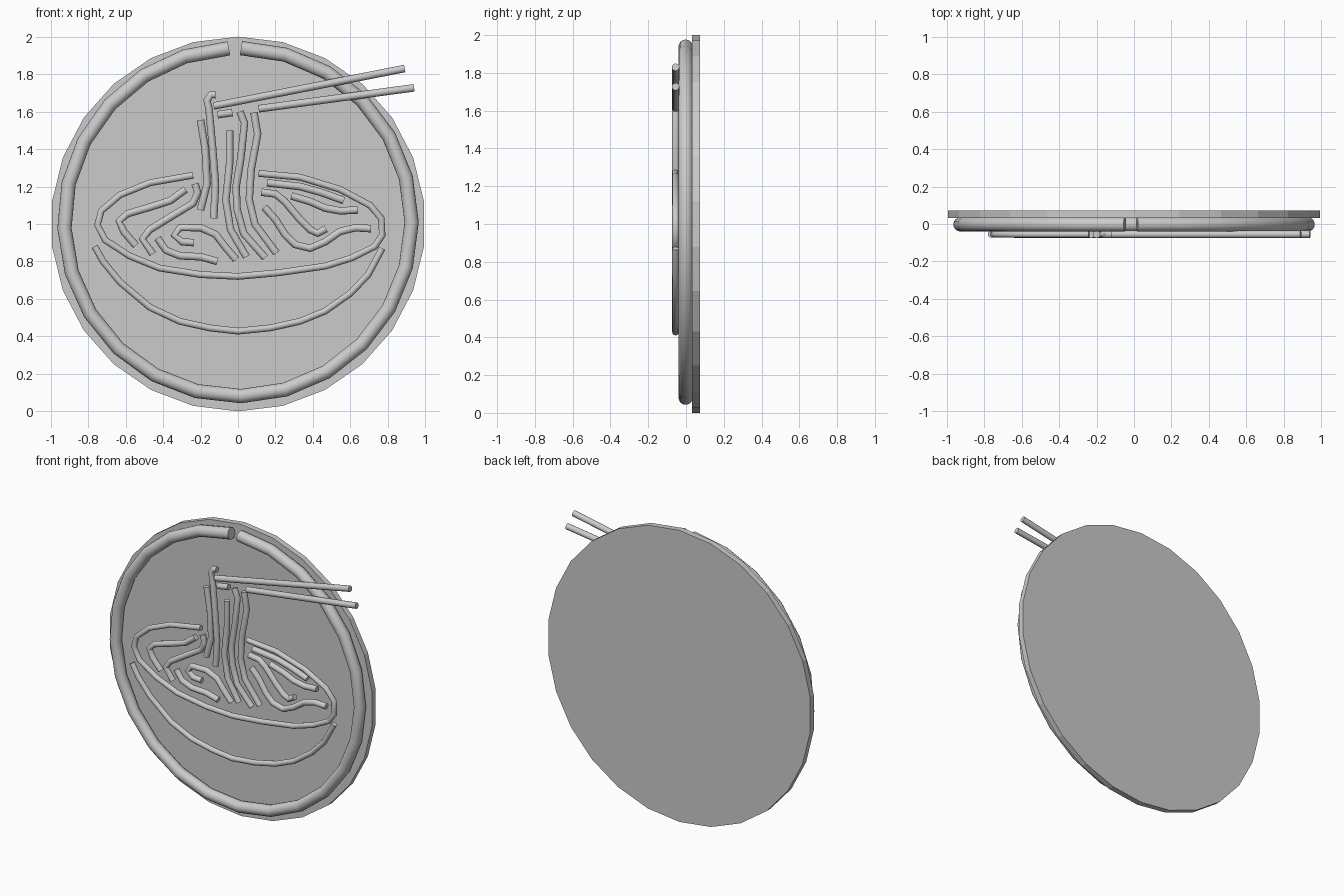
import bpy
import math

Y_LINE = -0.055  # depth of the raised line work


def tube(name, pts, radius, y=Y_LINE, sides=12):
    """Capped round tube through (x, z) points given in hundredths of a unit."""
    cu = bpy.data.curves.new(name, 'CURVE')
    cu.dimensions = '3D'
    cu.bevel_depth = radius
    cu.bevel_resolution = sides // 2 - 2
    cu.use_fill_caps = True
    sp = cu.splines.new('POLY')
    sp.points.add(len(pts) - 1)
    for p, (x, z) in zip(sp.points, pts):
        p.co = (x / 100, y, z / 100, 1)
    ob = bpy.data.objects.new(name, cu)
    bpy.context.collection.objects.link(ob)
    bpy.ops.object.select_all(action='DESELECT')
    ob.select_set(True)
    bpy.context.view_layer.objects.active = ob
    bpy.ops.object.convert(target='MESH')
    bpy.ops.object.shade_smooth_by_angle(angle=math.radians(40))
    return bpy.context.object


# round back plate
bpy.ops.mesh.primitive_cylinder_add(vertices=26, radius=1, depth=0.04,
                                    location=(0, 0.053, 1),
                                    rotation=(math.pi / 2, 0, 0))
bpy.context.object.name = "back_plate"

# border ring with a small gap at the top
ring = []
a0, a1 = math.radians(89), math.radians(-267)
for i in range(25):
    a = a0 + (a1 - a0) * i / 24
    ring.append((92.7 * math.cos(a), 101 + 92.9 * math.sin(a)))
tube("border_ring", ring, 0.038, y=-0.002, sides=16)

# bowl outline
tube("bowl_rim", [(-24, 126), (-47, 122), (-63, 115.5), (-73, 107), (-75, 99.5),
                  (-71, 91.5), (-58, 83), (-42, 76.5), (-20, 73), (0, 72),
                  (22, 74), (46.5, 77.5), (61, 82), (73, 88), (77, 94),
                  (76.5, 103), (70.5, 110), (54.5, 118.5), (33, 125), (11, 127)], 0.018)
tube("bowl_base", [(-76.5, 88), (-72, 80), (-63, 69), (-47, 55.5), (-31, 48),
                   (-15, 44.5), (0, 42.8), (17, 44.5), (33, 48), (46.5, 53.5),
                   (60, 63), (69.5, 73), (77, 87)], 0.018)

# chopsticks
tube("chopstick_upper", [(-13, 163), (89, 183)], 0.02)
tube("chopstick_lower", [(11, 161.5), (94, 172.7)], 0.02)
tube("chopstick_tip", [(-11, 158.3), (-3, 159.5)], 0.02)

# noodles lifted by the chopsticks
lifted = [
    [(-12, 169), (-14.5, 169), (-16.5, 166), (-15.5, 161.5), (-13.5, 140), (-12, 121), (-13, 103)],
    [(-20, 155.5), (-17.5, 140), (-16.5, 121.5), (-20, 107.5)],
    [(-4.5, 150), (-4.5, 132), (-6.5, 113), (-4, 97), (4.5, 82.5)],
    [(1, 160), (3.5, 154), (1.5, 135), (-1, 120), (-.5, 108), (3, 95), (14.5, 82)],
    [(8.5, 159.5), (10.5, 148), (7, 129), (6, 113), (9, 100), (20.5, 84.5)],
]
# noodles lying in the bowl
resting = [
    [(-28, 118.5), (-36, 112.5), (-47, 109), (-59, 105.5), (-63.5, 101.5), (-61, 96), (-54.5, 88.5)],
    [(-23, 121.5), (-21.5, 117), (-24, 111), (-34, 105), (-47, 97), (-51, 92), (-45.5, 84)],
    [(-43, 92.5), (-38.5, 86), (-31, 83), (-20, 82.5), (-11, 80)],
    [(-23.5, 90), (-30, 90.5), (-34, 94), (-31, 98), (-20, 98), (-12, 94.5), (-7, 88), (-1, 81)],
    [(15.5, 122), (33, 120), (44, 117), (56.5, 112.5)],
    [(28.5, 115), (38.5, 112), (46.5, 108.5), (54.5, 107), (64, 107.5)],
    [(12.5, 117), (20, 116), (25, 112), (33, 102.5), (38.5, 97), (42.5, 95), (47, 97.5)],
    [(14, 109), (20, 102.5), (25, 94.5), (30.5, 89), (38.5, 87), (46.5, 90.5),
     (54.5, 96), (62.5, 98), (71, 97.5)],
]
for label, group in (("lifted_noodle", lifted), ("resting_noodle", resting)):
    for n, pts in enumerate(group, 1):
        tube(f"{label}_{n}", pts, 0.02)
